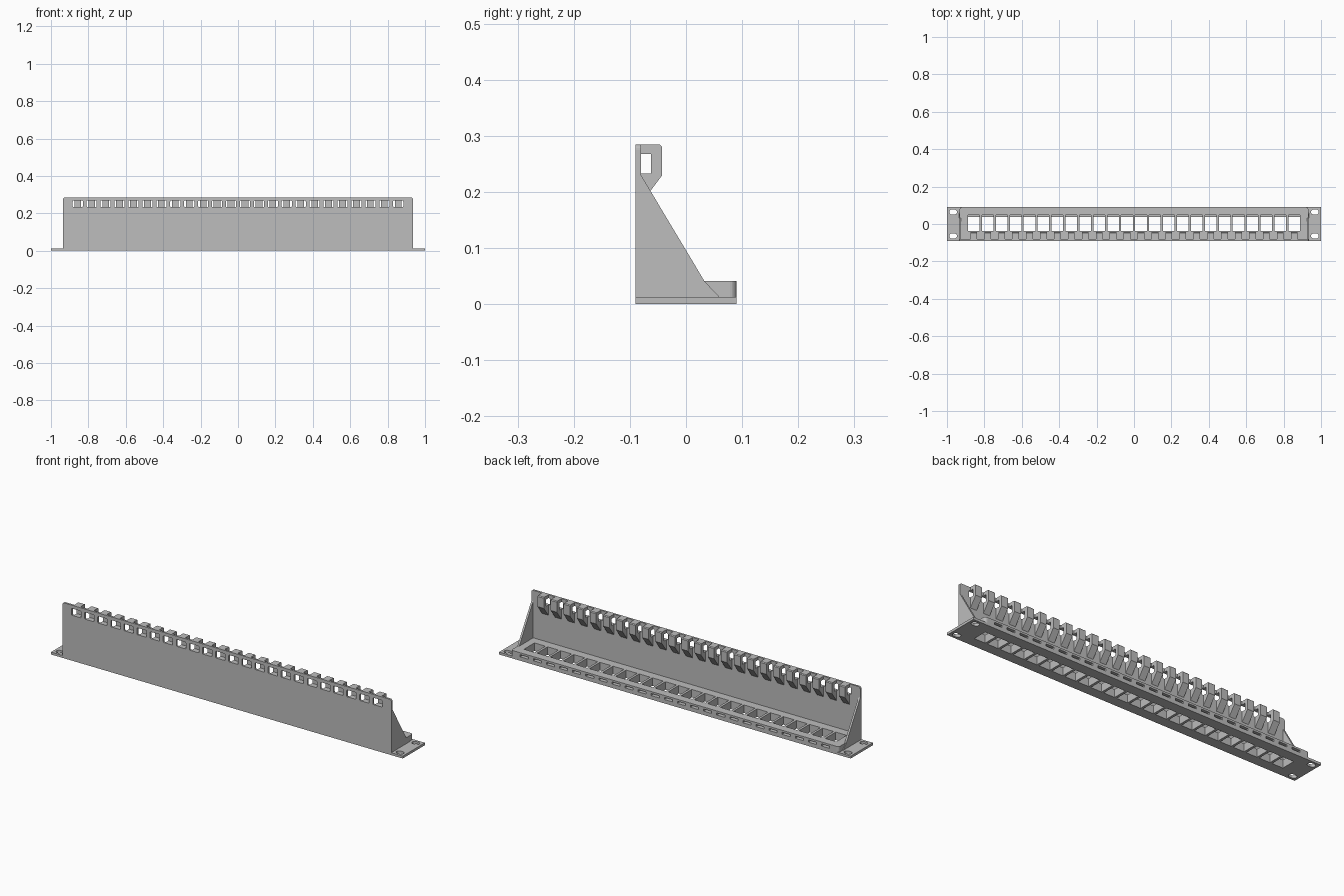
import bpy, bmesh, math

if "Cube" in bpy.data.objects:
    bpy.data.objects.remove(bpy.data.objects["Cube"])

PORTS, PITCH = 24, 0.0745
CENTRES = [(i - (PORTS - 1) / 2) * PITCH for i in range(PORTS)]

grey = bpy.data.materials.new("light_grey")
grey.diffuse_color = (0.51, 0.51, 0.51, 1)
grey.use_nodes = True
grey.node_tree.nodes["Principled BSDF"].inputs["Base Color"].default_value = grey.diffuse_color


def prism(bm, pts, axis, lo, hi):
    """Extrude a 2D outline along an axis (x: points are y,z; y: x,z; z: x,y)."""
    def co(p, h):
        return {'x': (h, p[0], p[1]), 'y': (p[0], h, p[1]), 'z': (p[0], p[1], h)}[axis]
    face = bm.faces.new([bm.verts.new(co(p, lo)) for p in pts])
    out = bmesh.ops.extrude_face_region(bm, geom=[face])
    d = co((0, 0), hi - lo)
    bmesh.ops.translate(bm, vec=d, verts=[v for v in out['geom'] if isinstance(v, bmesh.types.BMVert)])


def rect(x0, x1, y0, y1):
    return [(x0, y0), (x1, y0), (x1, y1), (x0, y1)]


def rounded(x0, x1, y0, y1, r, corners=(1, 1, 1, 1), n=5):
    """Rectangle outline, with chosen corners rounded, starting lower left."""
    pts = []
    spec = [(x0, y0, 1, 1), (x1, y0, -1, 1), (x1, y1, -1, -1), (x0, y1, 1, -1)]
    for k, (x, y, sx, sy) in enumerate(spec):
        if not corners[k]:
            pts.append((x, y))
            continue
        for i in range(n + 1):
            a = math.pi + k * math.pi / 2 + i / n * math.pi / 2
            pts.append((x + sx * r + r * math.cos(a), y + sy * r + r * math.sin(a)))
    return pts


def make(name, shapes):
    bm = bmesh.new()
    for s in shapes:
        prism(bm, *s)
    bmesh.ops.recalc_face_normals(bm, faces=bm.faces[:])
    me = bpy.data.meshes.new(name)
    bm.to_mesh(me)
    bm.free()
    me.materials.append(grey)
    ob = bpy.data.objects.new(name, me)
    bpy.context.collection.objects.link(ob)
    return ob


def cut(ob, shapes):
    cutter = make(ob.name + "_cutter", shapes)
    cutter.hide_render = True
    mod = ob.modifiers.new("cut", 'BOOLEAN')
    mod.operation, mod.solver, mod.object = 'DIFFERENCE', 'EXACT', cutter
    bpy.context.view_layer.objects.active = ob
    bpy.ops.object.modifier_apply(modifier=mod.name)
    bpy.data.objects.remove(cutter)


# Flat mounting plate with four slotted screw holes
plate = make("mounting_plate", [(rect(-1, 1, -0.09, 0.09), 'z', 0, 0.0125)])
cut(plate, [(rounded(sx * 0.967 - 0.02, sx * 0.967 + 0.02, sy * 0.064 - 0.014,
                     sy * 0.064 + 0.014, 0.0135), 'z', -0.05, 0.05)
            for sx in (-1, 1) for sy in (-1, 1)])
cut(plate, [(rect(c - 0.031, c + 0.031, -0.037, 0.037), 'z', -0.05, 0.05) for c in CENTRES])

# Raised block holding the row of ports, with a latch ledge in each port
block = make("port_block", [(rounded(-0.932, 0.932, -0.085, 0.09, 0.012, (0, 0, 1, 1)),
                             'z', 0.0125, 0.041)])
port = [(-0.037, 0), (0.037, 0), (0.037, 0.018), (0.048, 0.018), (0.048, 0.06), (-0.037, 0.06)]
cut(block, [(port, 'x', c - 0.031, c + 0.031) for c in CENTRES])
# Latch slots along the rear edge
cut(block, [(rect(c - 0.023, c + 0.023, 0.02, 0.031), 'y', 0.03, 0.12) for c in CENTRES])

# Tall wall with a row of tie windows
wall = make("upright_wall", [(rounded(-0.935, 0.935, 0, 0.285, 0.01, (0, 0, 1, 1)),
                              'y', -0.09, -0.08)])
cut(wall, [(rounded(c - 0.027, c + 0.027, 0.233, 0.268, 0.004, n=2), 'y', -0.15, 0)
           for c in CENTRES])

# Triangular end braces
gusset = [(-0.0801, 0.0125), (0.06, 0.0125), (0.033, 0.041), (-0.0801, 0.23)]
make("end_braces", [(gusset, 'x', s * 0.93 - 0.005, s * 0.93 + 0.005) for s in (-1, 1)])

# Cable tie loops behind each window
loop = [(-0.08, 0.285), (-0.047, 0.285), (-0.043, 0.281), (-0.043, 0.229), (-0.08, 0.18),
        (-0.08, 0.233), (-0.062, 0.233), (-0.062, 0.268), (-0.08, 0.268)]
make("cable_tie_loops", [(loop, 'x', c - 0.018, c + 0.018) for c in CENTRES])
